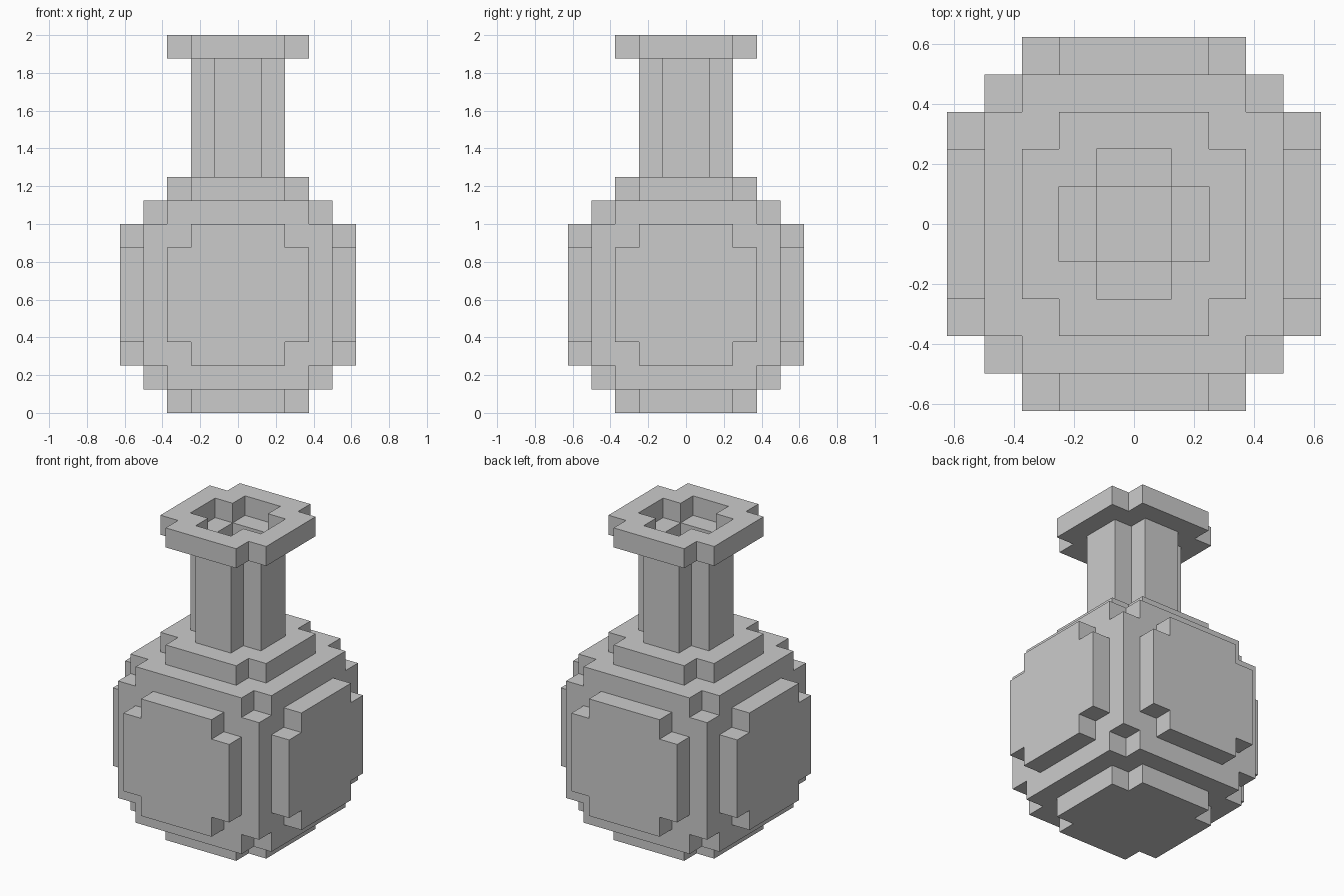
import bpy
import bmesh
import math
from mathutils import Matrix, Vector

cube = bpy.data.objects.get("Cube")
if cube:
    bpy.data.objects.remove(cube, do_unlink=True)

U = 0.125      # edge of one block
MID = 5        # body centre height, in blocks

grey = bpy.data.materials.new("light_grey")
grey.use_nodes = True
COLOUR = (0.6, 0.6, 0.6, 1.0)
grey.diffuse_color = COLOUR
grey.node_tree.nodes["Principled BSDF"].inputs["Base Color"].default_value = COLOUR

AXES = [Vector(s * c for c in axis)
        for axis in ((1, 0, 0), (0, 1, 0), (0, 0, 1)) for s in (1, -1)]


def notched(a, b, r):
    """Square of half-width r with one block missing at each corner."""
    a, b = abs(a), abs(b)
    return max(a, b) < r and min(a, b) < r - 1


def block_part(name, z_range, filled):
    """Outer skin of every block whose centre satisfies the rule."""
    span = [i + 0.5 for i in range(-5, 5)]
    cells = {(x, y, k + 0.5) for x in span for y in span
             for k in range(*z_range) if filled(x, y, k + 0.5)}
    bm = bmesh.new()
    for cell in cells:
        centre = Vector(cell)
        for n in AXES:
            if tuple(centre + n) in cells:
                continue
            u = Vector((n.y, n.z, n.x))
            v = n.cross(u)
            corners = (u + v, v - u, -u - v, u - v)
            bm.faces.new([bm.verts.new((centre + (n + c) / 2) * U) for c in corners])
    bmesh.ops.remove_doubles(bm, verts=bm.verts, dist=U / 100)
    # Merge the flat squares into large faces
    bmesh.ops.dissolve_limit(bm, angle_limit=math.radians(1),
                             verts=bm.verts, edges=bm.edges)
    mesh = bpy.data.meshes.new(name)
    bm.to_mesh(mesh)
    bm.free()
    mesh.materials.append(grey)
    obj = bpy.data.objects.new(name, mesh)
    bpy.context.collection.objects.link(obj)
    return obj


def shaft(x, y):
    return max(abs(x), abs(y)) < 1


# Hollow body with its eight corner blocks missing, open under the neck
def body_rule(x, y, z):
    dims = (abs(x), abs(y), abs(z - MID))
    hollow = max(dims) < 3 or (shaft(x, y) and z > MID)
    return max(dims) < 4 and min(dims) < 3 and not hollow


block_part("body", (1, 9), body_rule)

# Raised plates under the body and on its four sides
base = block_part("base_plate", (0, 1), lambda x, y, z: notched(x, y, 3))
centre = Vector((0, 0, MID * U))
for i, side in enumerate(("front", "left", "back", "right")):
    plate = bpy.data.objects.new(side + "_plate", base.data.copy())
    bpy.context.collection.objects.link(plate)
    plate.data.transform(Matrix.Translation(centre)
                         @ Matrix.Rotation(i * math.pi / 2, 4, "Z")
                         @ Matrix.Rotation(-math.pi / 2, 4, "X")
                         @ Matrix.Translation(-centre))

# Shoulder, neck and rim, all open down the middle
block_part("shoulder", (9, 10), lambda x, y, z: notched(x, y, 3) and not shaft(x, y))
block_part("neck", (10, 15), lambda x, y, z: notched(x, y, 2) and not shaft(x, y))
block_part("rim", (15, 16), lambda x, y, z: notched(x, y, 3) and not notched(x, y, 2))
